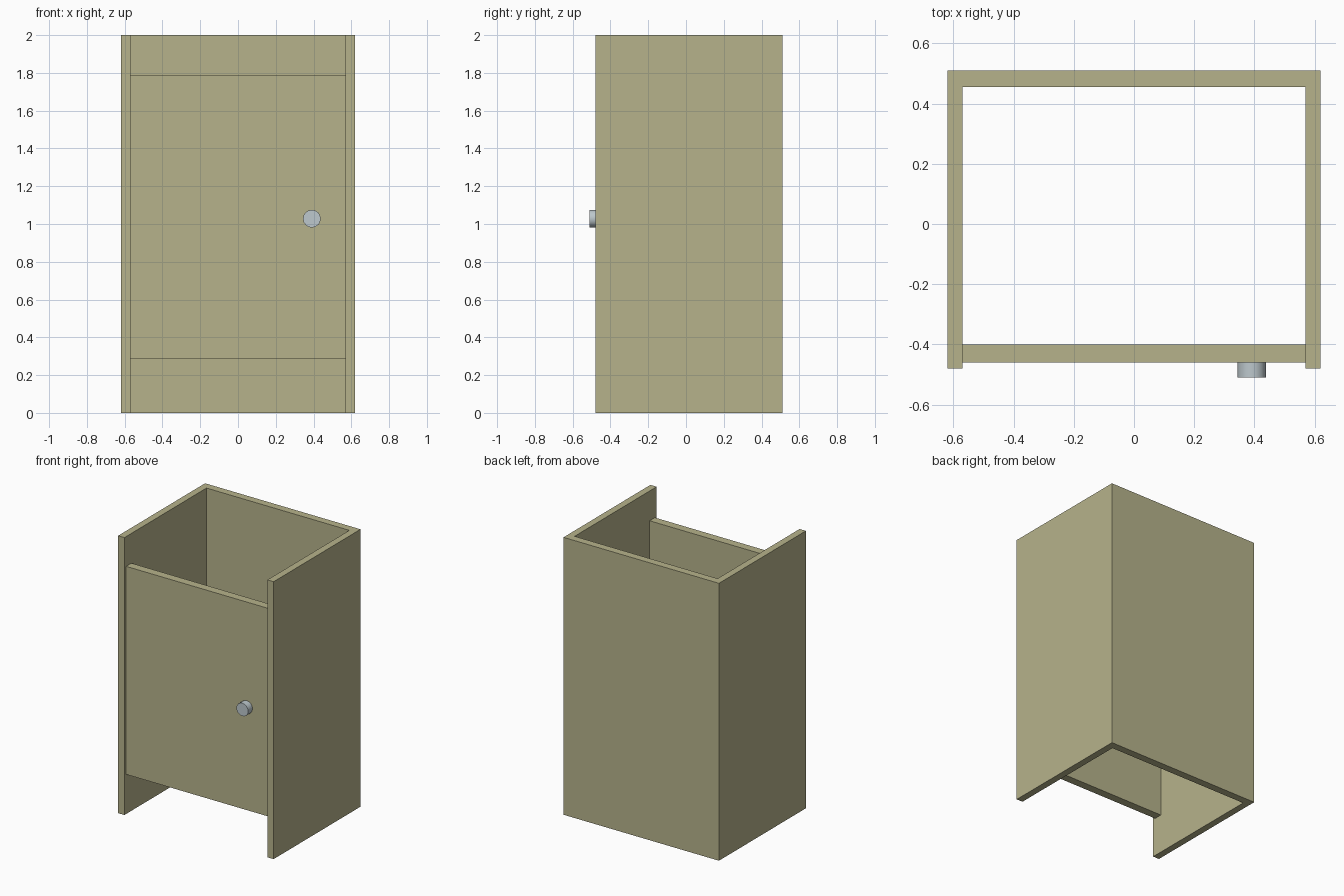
import bpy, bmesh
from math import radians
from mathutils import Vector

if "Cube" in bpy.data.objects:
    bpy.data.objects.remove(bpy.data.objects["Cube"])


def material(name, color):
    mat = bpy.data.materials.new(name)
    mat.diffuse_color = (*color, 1)
    mat.use_nodes = True
    mat.node_tree.nodes["Principled BSDF"].inputs["Base Color"].default_value = mat.diffuse_color
    return mat


def extrude_profile(name, points, z0, z1, mat):
    """Extrude a closed floor-plan outline from z0 to z1."""
    bm = bmesh.new()
    face = bm.faces.new([bm.verts.new((x, y, z0)) for x, y in points])
    res = bmesh.ops.extrude_face_region(bm, geom=[face], use_keep_orig=True)
    top = [g for g in res["geom"] if isinstance(g, bmesh.types.BMVert)]
    bmesh.ops.translate(bm, verts=top, vec=Vector((0, 0, z1 - z0)))
    bmesh.ops.recalc_face_normals(bm, faces=bm.faces)
    mesh = bpy.data.meshes.new(name)
    bm.to_mesh(mesh)
    bm.free()
    mesh.materials.append(mat)
    obj = bpy.data.objects.new(name, mesh)
    bpy.context.collection.objects.link(obj)
    return obj


wood = material("wood", (0.47, 0.45, 0.26))
metal = material("metal", (0.51, 0.58, 0.61))

W, IN = 0.62, 0.57              # outer and inner half widths
FRONT, BACK = -0.48, 0.51       # side panel front edge and back face

# Cabinet shell: two side walls and the back in one U-shaped piece
half = [(IN, 0.455), (IN, FRONT), (W, FRONT), (W, BACK)]
outline = half + [(-x, y) for x, y in reversed(half)]
extrude_profile("cabinet_shell", outline, 0, 2, wood)

# Door set between the side walls
door = [(-IN, -0.46), (IN, -0.46), (IN, -0.40), (-IN, -0.40)]
extrude_profile("door", door, 0.285, 1.785, wood)

# Round door knob
bpy.ops.mesh.primitive_cylinder_add(vertices=16, radius=0.047, depth=0.05,
                                    location=(0.391, -0.485, 1.028),
                                    rotation=(radians(90), 0, 0))
knob = bpy.context.object
knob.name = "door_knob"
knob.data.materials.append(metal)
bpy.ops.object.shade_smooth_by_angle(angle=radians(35))
